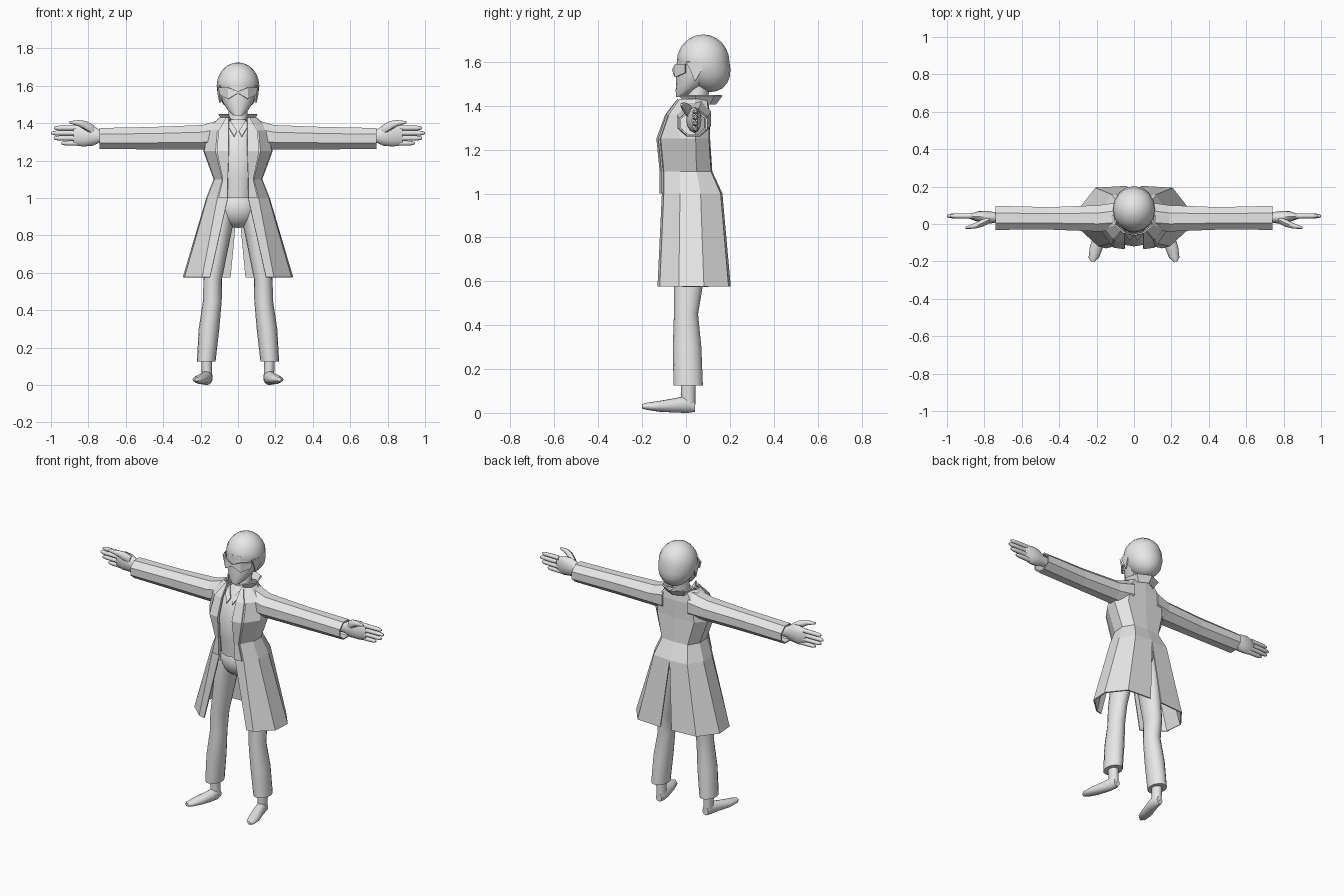
import bpy
import bmesh
import math
from mathutils import Matrix, Vector

default_cube = bpy.data.objects.get("Cube")
if default_cube:
    bpy.data.objects.remove(default_cube, do_unlink=True)

grey = bpy.data.materials.new("plain_grey")
grey.use_nodes = True
grey.diffuse_color = (.8, .8, .8, 1)
grey.node_tree.nodes["Principled BSDF"].inputs["Base Color"].default_value = grey.diffuse_color


def finish(name, bm, mirror=False, smooth=False, thickness=0):
    """Turn a bmesh into a named object with shading and modifiers."""
    bmesh.ops.recalc_face_normals(bm, faces=bm.faces)
    mesh = bpy.data.meshes.new(name)
    bm.to_mesh(mesh)
    bm.free()
    mesh.materials.append(grey)
    part = bpy.data.objects.new(name, mesh)
    bpy.context.collection.objects.link(part)
    if smooth:
        bpy.ops.object.select_all(action="DESELECT")
        part.select_set(True)
        bpy.context.view_layer.objects.active = part
        bpy.ops.object.shade_smooth_by_angle(angle=math.radians(50))
    if mirror:
        modifier = part.modifiers.new("mirror", "MIRROR")
        modifier.use_axis[0] = True
    if thickness:
        modifier = part.modifiers.new("thickness", "SOLIDIFY")
        modifier.thickness = thickness


def bridge(bm, rows, closed=False):
    """Fill quads between neighbouring rows of vertices."""
    for lower, upper in zip(rows, rows[1:]):
        lower_edge = zip(lower, lower[1:] + lower[:1])
        upper_edge = zip(upper, upper[1:] + upper[:1])
        quads = [(a, b, d, c) for (a, b), (c, d) in zip(lower_edge, upper_edge)]
        for quad in quads if closed else quads[:-1]:
            bm.faces.new(quad)


def loft(name, axis, rings, sides=16, mirror=True, smooth=True, hollow=False):
    """Skin elliptical rings, each a centre point and two radii, along an axis."""
    bm = bmesh.new()
    along = "xyz".index(axis)
    across = [i for i in range(3) if i != along]
    # Faceted tubes are turned so that a flat side faces up
    turn = 0 if smooth else math.pi / sides
    rows = []
    for centre, *radii in rings:
        row = []
        for side in range(sides):
            angle = math.tau * side / sides + turn
            point = Vector(centre)
            point[across[0]] += radii[0] * math.cos(angle) / math.cos(turn)
            point[across[1]] += radii[1] * math.sin(angle) / math.cos(turn)
            row.append(bm.verts.new(point))
        rows.append(row)
    bridge(bm, rows, closed=True)
    if not hollow:
        bm.faces.new(rows[0])
        bm.faces.new(rows[-1])
    finish(name, bm, mirror, smooth, thickness=.008 if hollow else 0)


def column(name, rings):
    """Central loft whose rings are height, depth position, half width and half depth."""
    loft(name, "z", [((0, y, z), width, depth) for z, y, width, depth in rings], mirror=False)


def ball(name, centre, radii, stretch=1, lean=0):
    """Smooth ellipsoid whose lower half can be stretched and leaned backwards."""
    bm = bmesh.new()
    bmesh.ops.create_uvsphere(bm, u_segments=16, v_segments=12, radius=1,
                              matrix=Matrix.Diagonal((*radii, 1)))
    for vert in bm.verts:
        if vert.co.z < 0:
            vert.co.z *= stretch
            vert.co.y -= vert.co.z * lean
        vert.co += Vector(centre)
    finish(name, bm, smooth=True)


def sheet(name, rows):
    """Mirrored flat-shaded cloth or plate through rows of points."""
    bm = bmesh.new()
    bridge(bm, [[bm.verts.new(point) for point in row] for row in rows])
    finish(name, bm, mirror=True, thickness=.008)


# Head, hair and neck
column("face", [
    (1.44, -.02, .025, .025), (1.47, 0, .055, .047), (1.51, .035, .08, .08),
    (1.56, .055, .1, .1), (1.62, .06, .1, .1)])
ball("hair", (0, .078, 1.6), (.114, .12, .125), stretch=1.1, lean=.25)
column("neck", [(1.35, .04, .055, .05), (1.5, .06, .05, .05)])
sheet("sideburn", [
    [(.1, 0, 1.6), (.11, .05, 1.6), (.11, .09, 1.6)],
    [(.1, .02, 1.56), (.1, .04, 1.51), (.11, .07, 1.56)]])

# Wraparound glasses
sheet("glasses", [
    [(0, -.053, 1.57), (.05, -.043, 1.59), (.1, 0, 1.59)],
    [(0, -.055, 1.56), (.05, -.045, 1.53), (.09, 0, 1.55)]])

# Shirt with small collar points
column("shirt", [
    (1, 0, .09, .105), (1.1, 0, .1, .11), (1.24, -.01, .13, .11),
    (1.35, .02, .11, .09), (1.42, .04, .055, .055)])
sheet("shirt_collar", [
    [(.005, -.07, 1.36), (.045, -.02, 1.42)],
    [(.02, -.09, 1.33), (.05, -.055, 1.38)]])

# Trousers
ball("trouser_seat", (0, .015, .95), (.12, .1, .11))
loft("trouser_leg", "z", [
    ((.07, .015, .94), .055, .08), ((.09, .015, .84), .06, .085),
    ((.135, .01, .57), .05, .065), ((.137, 0, .45), .05, .055),
    ((.155, .005, .3), .055, .065), ((.17, .01, .125), .05, .067)])

# Bare ankles and feet, toes turned outward
loft("ankle", "z", [((.165, .01, .03), .027, .032), ((.17, .01, .2), .03, .035)])
loft("foot", "y", [
    ((.165, .04, .03), .02, .025), ((.165, .01, .04), .03, .04),
    ((.175, -.04, .035), .034, .034), ((.2, -.12, .03), .036, .025),
    ((.215, -.18, .03), .028, .016), ((.22, -.2, .03), .01, .01)])


def coat_section(z, width, front, back, gap, slit):
    """Half outline of the coat, from its front edge to the centre back."""
    outline = [(gap, front), (.65 * width, .92 * front), (.97 * width, .25 * front),
               (width, .4 * back), (.7 * width, .95 * back), (slit, back)]
    return [Vector((x, y, z)) for x, y in outline]


# Long open coat with a slit up the centre back
coat = [coat_section(*level) for level in (
    (1.43, .1, -.03, .1, .05, 0), (1.36, .17, -.085, .11, .05, 0),
    (1.25, .185, -.125, .11, .05, 0), (1.1, .13, -.11, .12, .055, 0),
    (1, .17, -.11, .166, .055, 0), (.577, .295, -.13, .204, .15, .04))]
sheet("long_coat", coat)

# Lapels lie just in front of the coat edge above the hips
forward = Vector((0, -.01, 0))
sheet("lapel", [[row[0] + forward, row[0].lerp(row[1], .9) + forward] for row in coat[:-1]])

# Flared collar, open at the throat
collar_angles = [math.radians(degrees) for degrees in (-60, -10, 40, 90)]
sheet("coat_collar", [
    [(spread * math.cos(angle), .06 + spread * math.sin(angle), z) for angle in collar_angles]
    for spread, z in ((.07, 1.41), (.1, 1.45))])

# Eight-sided sleeves, open at the cuff
loft("sleeve", "x", [
    ((.09, .04, 1.34), .075, .08), ((.19, .03, 1.325), .07, .065),
    ((.45, .03, 1.32), .06, .06), ((.74, .033, 1.318), .064, .056)],
    sides=8, smooth=False, hollow=True)

# Hands with palms forward and fingers stacked
loft("palm", "x", [
    ((.66, .035, 1.325), .026, .03), ((.74, .035, 1.33), .028, .034),
    ((.78, .035, 1.335), .034, .056), ((.83, .04, 1.335), .03, .06),
    ((.88, .04, 1.333), .012, .05)], sides=12)
for number, (finger, tip) in enumerate(dict(index=.985, middle=1, ring=.985, little=.945).items()):
    height = 1.374 - .027 * number
    loft(finger + "_finger", "x", [
        ((tip - reach, .043, height), radius, radius)
        for reach, radius in ((.12, .014), (.03, .013), (.01, .01), (0, .005))], sides=8)
loft("thumb", "x", [
    ((.77, .025, 1.36), .02, .028), ((.81, .005, 1.385), .02, .026),
    ((.85, -.01, 1.4), .015, .017), ((.9, -.02, 1.405), .006, .006)], sides=8)
